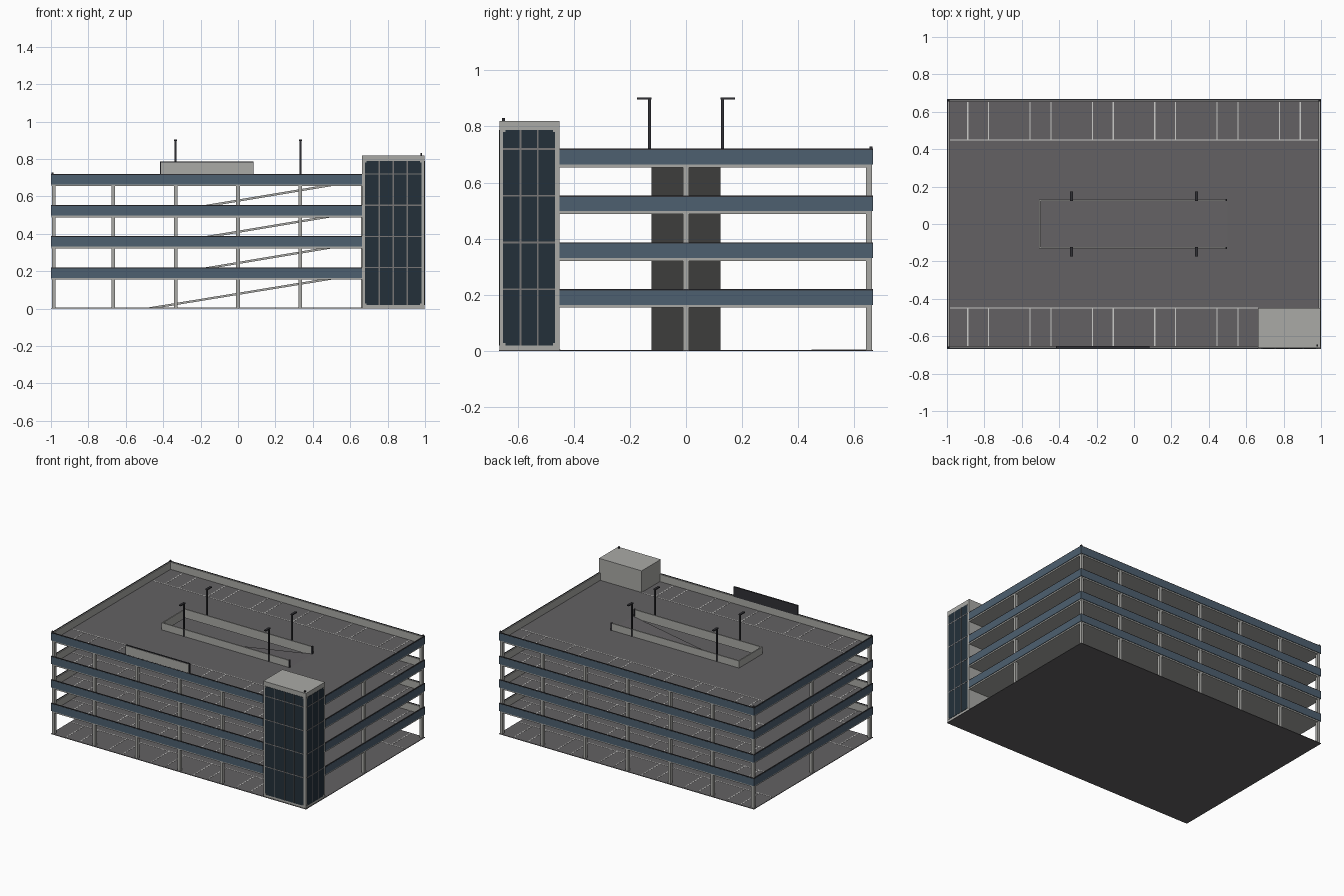
import bpy

old = bpy.data.objects.get("Cube")
if old:
    bpy.data.objects.remove(old, do_unlink=True)


def material(name, r, g, b):
    m = bpy.data.materials.new(name)
    m.use_nodes = True
    m.diffuse_color = (r, g, b, 1)
    node = next(n for n in m.node_tree.nodes if n.type == 'BSDF_PRINCIPLED')
    node.inputs["Base Color"].default_value = (r, g, b, 1)
    node.inputs["Roughness"].default_value = 0.8
    return m


concrete = material("concrete", 0.40, 0.40, 0.38)
asphalt = material("asphalt", 0.125, 0.12, 0.125)
blue = material("blue panel", 0.075, 0.115, 0.16)
glass = material("dark glass", 0.017, 0.03, 0.042)
metal = material("dark metal", 0.03, 0.03, 0.035)
mullion_grey = material("mullion grey", 0.19, 0.18, 0.18)
paint = material("line paint", 0.6, 0.6, 0.58)


def finish(name, verts, faces, mat, top_mat=None):
    """Make an object; upward faces may take a second material."""
    mesh = bpy.data.meshes.new(name)
    mesh.from_pydata(verts, [], faces)
    mesh.update()
    mesh.materials.append(mat)
    if top_mat:
        mesh.materials.append(top_mat)
        for p in mesh.polygons:
            p.material_index = int(p.normal.z > 0.5)
    ob = bpy.data.objects.new(name, mesh)
    bpy.context.collection.objects.link(ob)
    return ob


def prism(profile, y0, y1):
    """Extrude a clockwise xz profile along y."""
    n = len(profile)
    verts = [(x, y, z) for y in (y0, y1) for x, z in profile]
    faces = [tuple(range(n))[::-1], tuple(range(n, 2 * n))]
    faces += [(i, (i + 1) % n, n + (i + 1) % n, n + i) for i in range(n)]
    return verts, faces


def boxes(name, items, mat, top_mat=None):
    """Join several (x0, x1, y0, y1, z0, z1) boxes into one object."""
    verts, faces = [], []
    for x0, x1, y0, y1, z0, z1 in items:
        v, f = prism([(x0, z0), (x0, z1), (x1, z1), (x1, z0)], y0, y1)
        faces += [tuple(i + len(verts) for i in q) for q in f]
        verts += v
    # outward normals
    ob = finish(name, verts, [q[::-1] for q in faces], mat)
    import bmesh
    bm = bmesh.new()
    bm.from_mesh(ob.data)
    bmesh.ops.recalc_face_normals(bm, faces=bm.faces)
    bm.to_mesh(ob.data)
    bm.free()
    if top_mat:
        ob.data.materials.append(top_mat)
        for p in ob.data.polygons:
            p.material_index = int(p.normal.z > 0.5)
    return ob


X, Y = 1.0, 0.667          # half footprint
STOREY = 1 / 6
TX, TY = 0.663, -0.45      # inner corner of the stair tower
RX, RY = 0.5, 0.123        # half size of the ramp opening
EX, EY = X - 0.004, Y - 0.004

# Ground slab
boxes("ground_slab", [(-X, X, -Y, Y, 0, 0.004)], asphalt)


def bay_lines(level, z):
    items = []
    for side in (-1, 1):
        end = X - 0.015 if side > 0 else TX
        y = side * 0.45
        items.append((-X + 0.015, end, y - 0.003, y + 0.003, z, z + 0.001))
        for k in range(-8, 9):
            x = k / 9
            if k % 3 and x < end:
                ya, yb = sorted((y, side * 0.652))
                items.append((x - 0.003, x + 0.003, ya, yb, z, z + 0.001))
    boxes(f"bay_lines_{level}", items, paint)


bay_lines(0, 0.004)

for level in range(1, 5):
    z = level * STOREY
    # Deck around the ramp opening
    boxes(f"deck_{level}", [
        (-EX, -RX, -EY, EY, z - 0.012, z),
        (RX, EX, -EY, EY, z - 0.012, z),
        (-RX, RX, -EY, -RY, z - 0.012, z),
        (-RX, RX, RY, EY, z - 0.012, z)], concrete, asphalt)
    bay_lines(level, z)

    # Parapet: concrete inside, blue cladding outside, metal cap rail
    def ring(inset, thick, z0, z1):
        x, y, t = X - inset, Y - inset, thick
        return [(-x, TX, -y, -y + t, z0, z1),
                (-x, x, y - t, y, z0, z1),
                (-x, -x + t, -y + t, y - t, z0, z1),
                (x - t, x, TY, y - t, z0, z1)]

    boxes(f"parapet_{level}", ring(0.004, 0.009, z, z + 0.051), concrete)
    boxes(f"cladding_{level}", ring(0, 0.004, z - 0.002, z + 0.049), blue)
    boxes(f"cap_rail_{level}", ring(0.001, 0.005, z + 0.049, z + 0.054), metal)

    # Barrier around three sides of the ramp opening
    boxes(f"ramp_barrier_{level}", [
        (-RX - 0.008, RX - 0.005, RY, RY + 0.009, z, z + 0.05),
        (-RX - 0.008, RX - 0.005, -RY - 0.009, -RY, z, z + 0.05),
        (-RX - 0.008, -RX, -RY, RY, z, z + 0.05)], concrete)
    boxes(f"barrier_posts_{level}", [
        (RX - 0.012, RX - 0.002, s * 0.128 - 0.006, s * 0.128 + 0.006, z, z + 0.052)
        for s in (-1, 1)], metal)

    # Ramp rising to this deck
    low = z - STOREY
    foot = (-RX + 0.07, 0.003) if level == 1 else (-RX, low - 0.012)
    v, f = prism([(-RX, low + 0.003 * (level == 1)), (RX, z), (RX, z - 0.012), foot], -RY, RY)
    finish(f"ramp_{level}", v, f, concrete, asphalt)

# Columns around the edge
spots = []
for i in range(-3, 4):
    x = max(-0.985, min(0.985, i / 3))
    for y in (-0.652, 0.652):
        if y > 0 or x < 0.6:
            spots.append((x, y))
spots += [(-0.985, 0), (0.985, 0)]
boxes("columns", [(x - 0.01, x + 0.01, y - 0.01, y + 0.01, 0.002, 4 * STOREY - 0.01)
                  for x, y in spots], concrete)

# Stair tower with glazing on its two outer faces
F = 0.003
boxes("stair_tower", [(TX, X - F, -Y + F, TY, 0.002, 0.82)], concrete)
GX0, GX1, GY0, GY1, GZ0, GZ1 = 0.68, 0.98, -0.652, -0.466, 0.02, 0.788
boxes("tower_front_glass", [(GX0, GX1, -Y + 0.001, -Y + F, GZ0, GZ1)], glass)
boxes("tower_side_glass", [(X - F, X - 0.001, GY0, GY1, GZ0, GZ1)], glass)
front_bars, side_bars = [], []
W = 0.003
for i in range(1, 4):
    x = GX0 + (GX1 - GX0) * i / 4
    front_bars.append((x - W, x + W, -Y, -Y + F, GZ0, GZ1))
for i in range(1, 3):
    y = GY0 + (GY1 - GY0) * i / 3
    side_bars.append((X - F, X, y - W, y + W, GZ0, GZ1))
for i in range(1, 5):
    z = i * STOREY + 0.053
    front_bars.append((GX0, GX1, -Y, -Y + F, z - W, z + W))
    side_bars.append((X - F, X, GY0, GY1, z - W, z + W))
boxes("tower_front_mullions", front_bars, mullion_grey)
boxes("tower_side_mullions", side_bars, mullion_grey)

# Small fixings in the corners of the glazing
C = 0.008
boxes("glass_fixings", [
    (x, x + C, -Y, -Y + F, z, z + C)
    for x in (GX0, GX1 - C) for z in (GZ0, GZ1 - C)] + [
    (X - F, X, y, y + C, z, z + C)
    for y in (GY0, GY1 - C) for z in (GZ0, GZ1 - C)], concrete)

# Blank roof sign board
boxes("sign_board", [(-0.417, 0.083, -0.662, -0.652, 0.715, 0.786)], metal)
boxes("sign_face", [(-0.413, 0.079, -0.665, -0.662, 0.72, 0.782)], concrete)

# Lamp posts beside the ramp, arms pointing outwards
lamps = []
for x in (-1 / 3, 1 / 3):
    for s in (-1, 1):
        y = s * 0.13
        ya, yb = sorted((s * 0.123, s * 0.174))
        lamps.append((x - 0.005, x + 0.005, y - 0.005, y + 0.005, 0.66, 0.898))
        lamps.append((x - 0.008, x + 0.008, ya, yb, 0.897, 0.904))
boxes("lamp_posts", lamps, metal)

# Corner beacons
boxes("beacons", [(x - 0.005, x + 0.005, y - 0.005, y + 0.005, z, z + 0.012)
                  for x, y, z in [(-0.992, -0.659, 0.717), (-0.992, 0.659, 0.717),
                                  (0.992, 0.659, 0.717), (0.98, -0.65, 0.819)]], metal)
